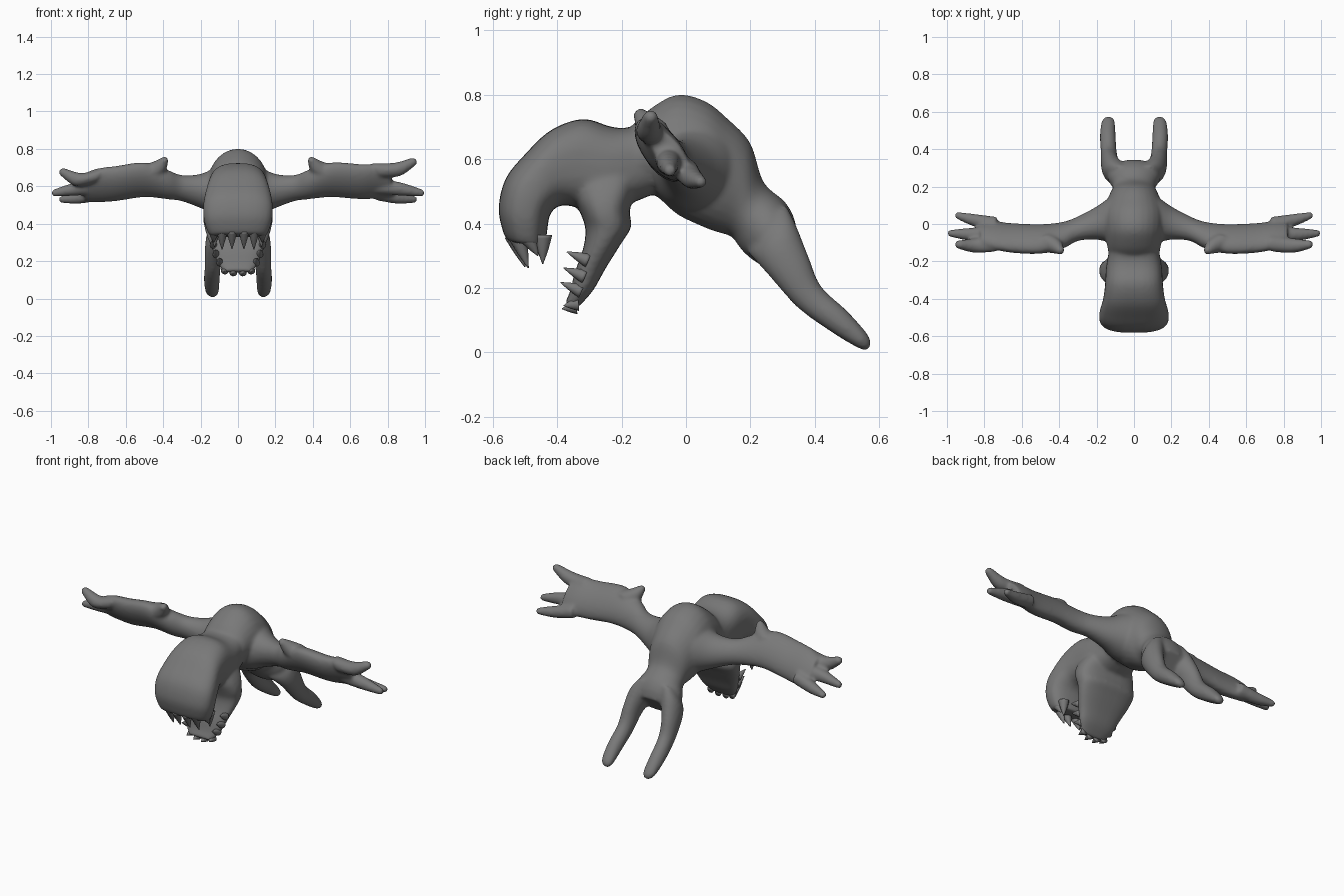
import bpy, bmesh, math
from mathutils import Vector as V

if "Cube" in bpy.data.objects:
    bpy.data.objects.remove(bpy.data.objects["Cube"])

grey = bpy.data.materials.new("stone grey")
grey.diffuse_color = (0.19, 0.19, 0.19, 1)
grey.use_nodes = True
grey.node_tree.nodes["Principled BSDF"].inputs["Base Color"].default_value = grey.diffuse_color


def add_object(name, bm):
    bmesh.ops.recalc_face_normals(bm, faces=bm.faces)
    mesh = bpy.data.meshes.new(name)
    bm.to_mesh(mesh)
    bm.free()
    mesh.materials.append(grey)
    mesh.shade_smooth()
    obj = bpy.data.objects.new(name, mesh)
    bpy.context.collection.objects.link(obj)
    return obj


def spline(a, b, c, d, t):
    return 0.5 * (2 * b + (c - a) * t + (2 * a - 5 * b + 4 * c - d) * t ** 2
                  + (3 * b - a - 3 * c + d) * t ** 3)


def loft(bm, stations, power=2.0, n=28, steps=4):
    """Skin through stations of (centre, half axis, other half axis)."""
    s = [stations[0]] + stations + [stations[-1]]
    rows = []
    for i in range(len(stations) - 1):
        for k in range(steps):
            rows.append([spline(*(s[i + j][m] for j in range(4)), k / steps) for m in range(3)])
    rows.append(stations[-1])
    rings = []
    for c, u, v in rows:
        ring = []
        for k in range(n):
            a = 2 * math.pi * k / n
            x, y = math.cos(a), math.sin(a)
            x = math.copysign(abs(x) ** (2 / power), x)
            y = math.copysign(abs(y) ** (2 / power), y)
            ring.append(bm.verts.new(c + u * x + v * y))
        rings.append(ring)
    for a, b in zip(rings, rings[1:]):
        for k in range(n):
            bm.faces.new((a[k], a[(k + 1) % n], b[(k + 1) % n], b[k]))
    bm.faces.new(rings[0][::-1])
    bm.faces.new(rings[-1])


def slab(bm, rows, power=2.0, x=0.0):
    """Loft from side profile rows: (y1, z1, y2, z2, half width, [x])."""
    out = []
    for r in rows:
        p, q = V((0, r[0], r[1])), V((0, r[2], r[3]))
        cx = r[5] if len(r) > 5 else x
        out.append(((p + q) / 2 + V((cx, 0, 0)), (p - q) / 2, V((r[4], 0, 0))))
    loft(bm, out, power)


def tube(bm, pts, radii):
    """Round tapering finger with a blunt end."""
    pts = [V(p) for p in pts]
    d = (pts[-1] - pts[-2]).normalized()
    r = radii[-1]
    pts += [pts[-1] + d * r * 0.65, pts[-1] + d * r]
    radii = list(radii) + [r * 0.75, r * 0.2]
    u = d.cross(V((0, 0, 1))).normalized()
    v = d.cross(u)
    loft(bm, [(p, u * q, v * q) for p, q in zip(pts, radii)], n=14)


body = bmesh.new()

# torso and hips
slab(body, [(-.17, .70, -.16, .49, .135), (-.12, .75, -.10, .49, .145),
            (-.03, .80, -.03, .43, .16), (.06, .78, .04, .395, .165),
            (.13, .725, .09, .375, .15), (.20, .65, .14, .36, .125),
            (.24, .53, .16, .335, .115), (.305, .47, .18, .31, .14),
            (.335, .42, .21, .285, .14), (.345, .37, .25, .26, .12)])

# head and upper jaw
slab(body, [(-.08, .73, -.08, .50, .12), (-.17, .70, -.18, .46, .14),
            (-.23, .70, -.25, .45, .15), (-.32, .725, -.33, .45, .155),
            (-.42, .69, -.38, .457, .165), (-.50, .615, -.41, .445, .18),
            (-.56, .54, -.425, .42, .187), (-.582, .45, -.43, .385, .182),
            (-.57, .38, -.435, .345, .165), (-.555, .345, -.435, .325, .15)], 2.7)

# throat and lower jaw
slab(body, [(-.13, .57, -.36, .55, .14), (-.155, .50, -.35, .48, .175),
            (-.175, .44, -.325, .425, .187), (-.17, .39, -.312, .38, .18),
            (-.20, .34, -.32, .32, .165), (-.25, .26, -.345, .25, .135),
            (-.29, .19, -.36, .19, .11), (-.34, .135, -.378, .15, .075)], 2.6)

for side in (-1, 1):
    # legs
    slab(body, [(.31, .46, .19, .31, .06, .07 * side), (.34, .40, .215, .285, .065, .10 * side),
                (.38, .30, .26, .235, .05, .127 * side), (.42, .205, .345, .14, .043, .135 * side),
                (.50, .13, .44, .07, .042, .14 * side), (.565, .055, .525, .018, .036, .138 * side),
                (.577, .02, .56, .004, .016, .135 * side)])
    # arms: broad flat forearm, tilted forward and up
    wide, thin = V((0, .6, -.8)), V((0, .8, .6))
    drop = 0.02 if side < 0 else 0
    loft(body, [(V((x * side, y, z)), wide * a, thin * b) for x, y, z, a, b in [
        (.03, .03, .58, .15, .15), (.11, .025, .575, .13, .13), (.2, .005, .575, .095, .085),
        (.3, -.025, .59, .075, .06), (.38, -.06, .61, .088, .06), (.5, -.08, .635, .108, .057),
        (.65, -.075, .625 - drop / 2, .11, .055), (.75, -.06, .625 - drop, .108, .048),
        (.82, -.05, .615 - drop, .09, .04)]])
    # elbow spur
    tube(body, [(.47 * side, -.10, .675), (.42 * side, -.12, .705), (.395 * side, -.14, .735)],
         [.055, .042, .025])
    # three fingers
    low = 0.055 if side < 0 else 0
    tube(body, [(.74 * side, -.105, .685 - low / 2), (.85 * side, -.115, .69 - low),
                (.935 * side, -.11, .73 - low)], [.045, .04, .024])
    tube(body, [(.74 * side, -.05, .60), (.87 * side, -.055, .585),
                (.98 * side, -.05, .565)], [.045, .036, .02])
    tube(body, [(.74 * side, .0, .565), (.85 * side, .02, .54),
                (.94 * side, .045, .53)], [.04, .034, .02])

creature = add_object("body", body)
fuse = creature.modifiers.new("fuse", 'REMESH')
fuse.mode = 'VOXEL'
fuse.voxel_size = 0.009
fuse.use_smooth_shade = True
blend = creature.modifiers.new("blend", 'SMOOTH')
blend.iterations = 9
blend.factor = 0.5


def fang(bm, base, tip, r):
    base, tip = V(base), V(tip)
    d = (tip - base).normalized()
    u = d.orthogonal().normalized()
    v = d.cross(u)
    loft(bm, [(base.lerp(tip, t), u * r * s, v * r * s)
              for t, s in ((0, 1), (.5, .6), (1, .06))], n=10, steps=3)


# upper teeth around the jaw rim
upper = bmesh.new()
for x, y, z in [(.032, -.525, .265), (.085, -.515, .262), (.13, -.485, .30), (.125, -.445, .275)]:
    for side in (-1, 1):
        fang(upper, (x * side, y - .01 if y < -.46 else y, .365), (x * side, y + .025 if y < -.46 else y, z), .03)
add_object("upper_teeth", upper)

# lower teeth along both jaw edges and across the tip
lower = bmesh.new()
for x, y, z in [(.13, -.32, .30), (.115, -.33, .25), (.095, -.34, .205), (.07, -.35, .165), (.025, -.355, .155)]:
    for side in (-1, 1):
        fang(lower, (x * side, y + .015, z - .015), (x * 1.05 * side, y - .05 if z > .17 else y - .03, z + .012 if z > .17 else z - .02), .022)
add_object("lower_teeth", lower)
